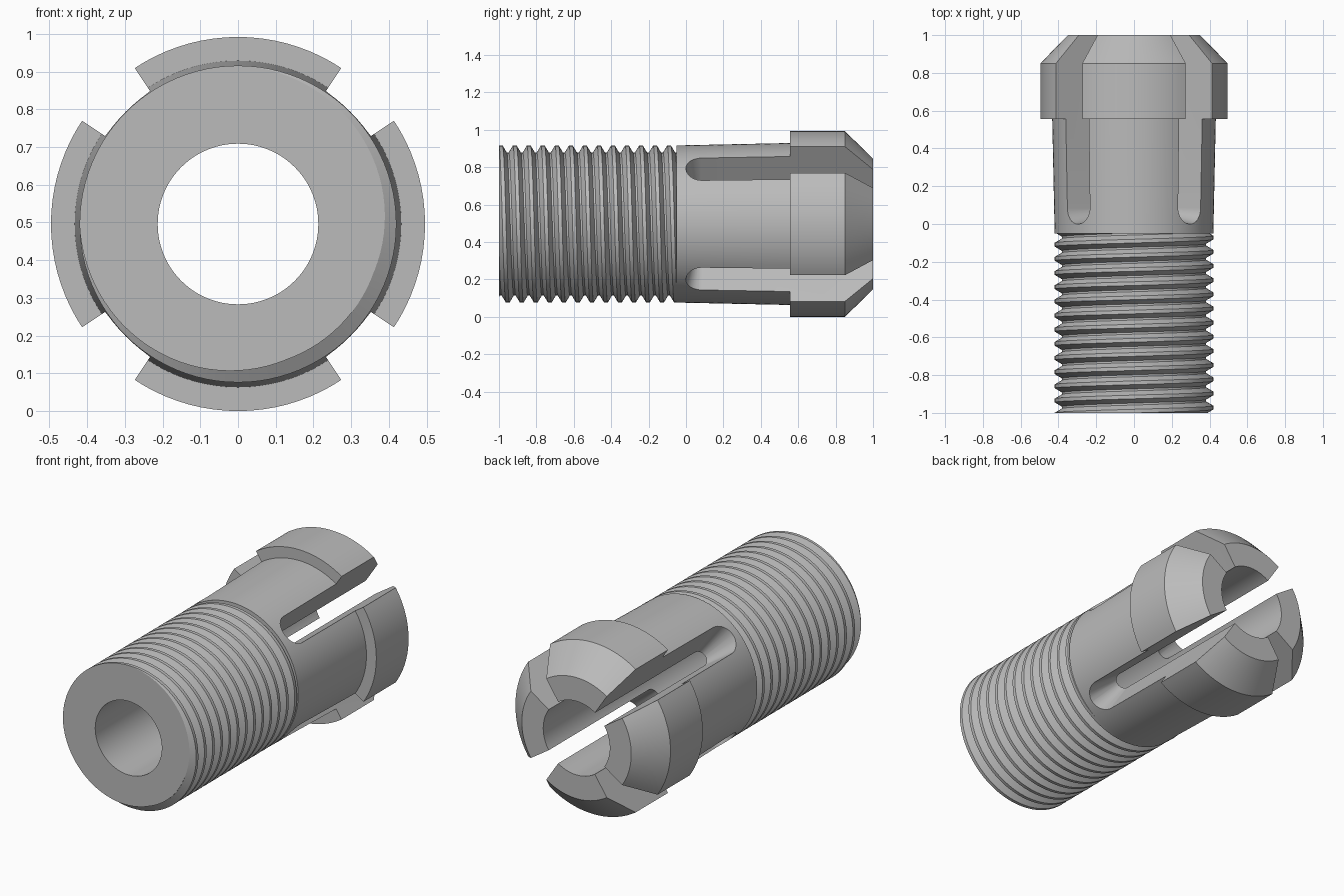
import bpy, bmesh, math
from mathutils import Matrix, Vector

AXIS_Z = 0.496      # height of the long axis, which runs along y
BORE = 0.213
SEG = 96
PITCH = 0.075
START, SHOULDER, TIP = -1.0, -0.05, 1.0

cube = bpy.data.objects.get("Cube")
if cube:
    bpy.data.objects.remove(cube)

steel = bpy.data.materials.new("plain grey steel")
steel.use_nodes = True
GREY = (0.5, 0.5, 0.5, 1)
steel.diffuse_color = GREY
steel.node_tree.nodes["Principled BSDF"].inputs["Base Color"].default_value = GREY


def ring_point(y, r, a):
    """Point around the long axis; the angle is seen from the front, clockwise."""
    return Vector((r * math.cos(a), y, AXIS_Z - r * math.sin(a)))


def make_object(name, bm):
    bmesh.ops.recalc_face_normals(bm, faces=bm.faces)
    mesh = bpy.data.meshes.new(name)
    bm.to_mesh(mesh)
    bm.free()
    mesh.materials.append(steel)
    obj = bpy.data.objects.new(name, mesh)
    bpy.context.collection.objects.link(obj)
    return obj


def activate(obj):
    bpy.ops.object.select_all(action='DESELECT')
    obj.select_set(True)
    bpy.context.view_layer.objects.active = obj


def smooth(obj):
    activate(obj)
    bpy.ops.object.shade_smooth_by_angle(angle=math.radians(25))


def revolve(name, profile):
    """Closed (y, radius) profile turned around the long axis."""
    bm = bmesh.new()
    rings = [[bm.verts.new(ring_point(y, r, math.tau * i / SEG)) for y, r in profile]
             for i in range(SEG)]
    n = len(profile)
    for i in range(SEG):
        a, b = rings[i], rings[(i + 1) % SEG]
        for j in range(n):
            k = (j + 1) % n
            bm.faces.new((a[j], a[k], b[k], b[j]))
    return make_object(name, bm)


def slot_cutter(angle):
    """Radial wedge with a conical round end, open past the tip."""
    bm = bmesh.new()
    slope, end_y = math.tan(math.radians(11.5)), 0.085
    layers = []
    for depth in (0.1, 0.7):
        w = depth * slope
        outline = [(w, TIP + 0.2)]
        outline += [(w * math.cos(t), end_y - w * math.sin(t))
                    for t in (math.pi * i / 16 for i in range(17))]
        outline.append((-w, TIP + 0.2))
        layers.append([bm.verts.new((depth, y, x)) for x, y in outline])
    inner, outer = layers
    n = len(inner)
    for i in range(n):
        k = (i + 1) % n
        bm.faces.new((inner[i], inner[k], outer[k], outer[i]))
    bm.faces.new(inner)
    bm.faces.new(outer)
    bm.transform(Matrix.Translation((0, 0, AXIS_Z)) @ Matrix.Rotation(angle, 4, 'Y'))
    obj = make_object("slot_cutter", bm)
    obj.hide_render = True
    return obj


# Collet: tapered sleeve and chamfered head, split by four slots
collet = revolve("collet_jaws", [
    (SHOULDER, BORE), (SHOULDER, 0.42), (0.555, 0.433), (0.555, 0.496),
    (0.85, 0.496), (TIP, 0.35), (TIP, BORE)])
for q in range(4):
    cutter = slot_cutter(math.radians(45 + 90 * q))
    activate(collet)
    mod = collet.modifiers.new("slot", 'BOOLEAN')
    mod.operation = 'DIFFERENCE'
    mod.solver = 'EXACT'
    mod.object = cutter
    bpy.ops.object.modifier_apply(modifier=mod.name)
    bpy.data.objects.remove(cutter)
smooth(collet)

# Threaded shank: helical ridge trimmed flat at both ends
bm = bmesh.new()
profile = [(-0.13, 0.42), (0.13, 0.42), (0.43, 0.382), (0.57, 0.382)]
turns = 17
phase = math.radians(-135)
grid = []
for i in range(SEG * turns + 1):
    a = math.tau * i / SEG
    y0 = START + PITCH * (i / SEG - 2)
    grid.append([bm.verts.new(ring_point(y0 + PITCH * t, r, a + phase)) for t, r in profile])
for i in range(SEG * (turns - 1)):
    a = grid[i] + [grid[i + SEG][0]]
    b = grid[i + 1] + [grid[i + 1 + SEG][0]]
    for j in range(len(profile)):
        bm.faces.new((a[j], a[j + 1], b[j + 1], b[j]))
for y, side in ((START, -1), (SHOULDER, 1)):
    bmesh.ops.bisect_plane(bm, geom=bm.verts[:] + bm.edges[:] + bm.faces[:],
                           plane_co=(0, y, 0), plane_no=(0, side, 0), clear_outer=True)
bmesh.ops.delete(bm, geom=[v for v in bm.verts if not v.link_faces], context='VERTS')

# Bore wall and flat front face of the shank
bore = [[bm.verts.new(ring_point(y, BORE, math.tau * i / SEG)) for i in range(SEG)]
        for y in (START, SHOULDER)]
for i in range(SEG):
    k = (i + 1) % SEG
    bm.faces.new((bore[0][i], bore[0][k], bore[1][k], bore[1][i]))
for y, side in ((START, -1), (SHOULDER, 1)):
    rim = [e for e in bm.edges if e.is_boundary
           and all(abs(v.co.y - y) < 1e-4 for v in e.verts)]
    bmesh.ops.triangle_fill(bm, edges=rim, use_beauty=True, normal=(0, side, 0))
smooth(make_object("threaded_shank", bm))
